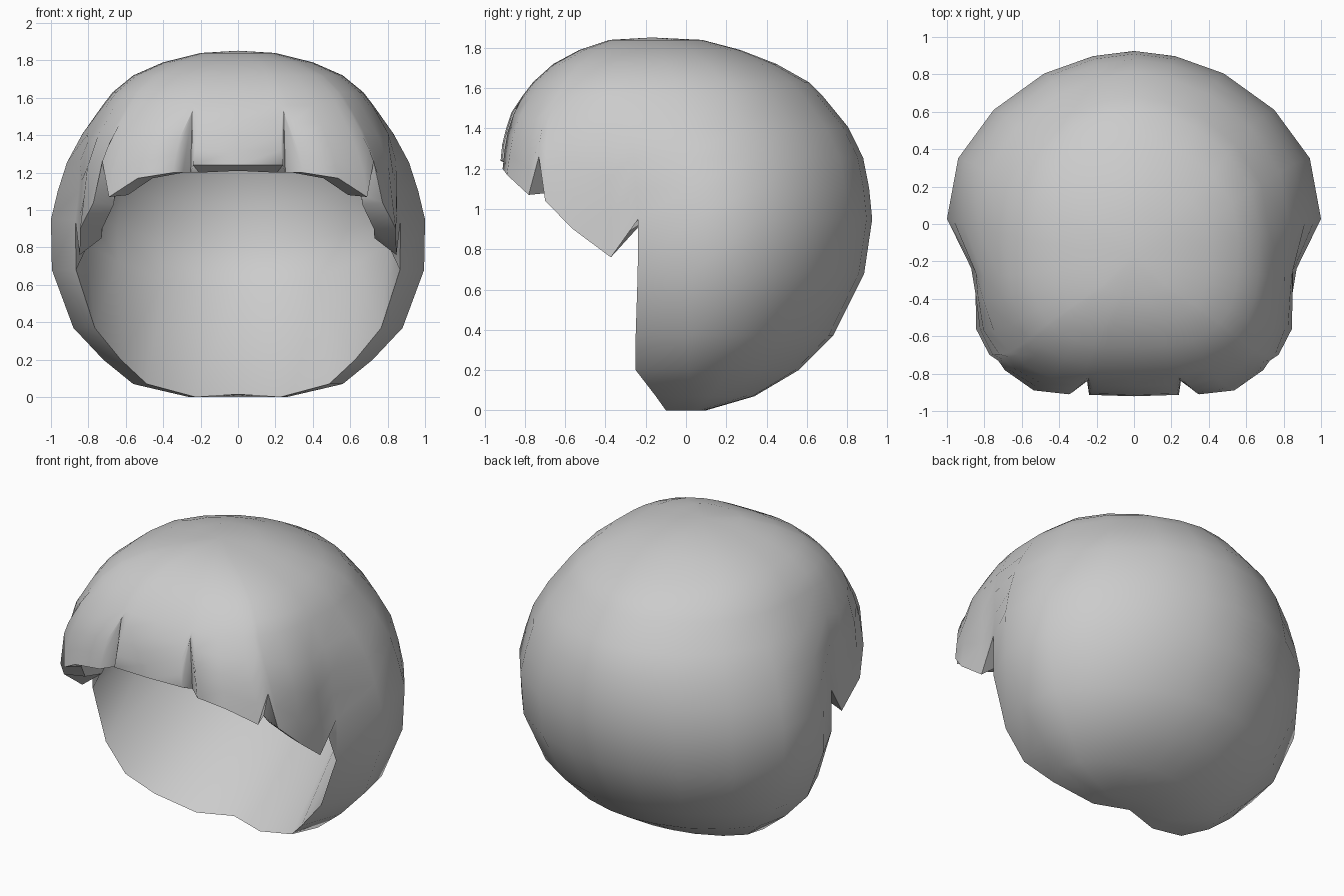
import bpy, bmesh
from mathutils import Vector

cube = bpy.data.objects.get("Cube")
if cube:
    bpy.data.objects.remove(cube)

# Size of the hair at each height: z, half width, back depth, front depth
SIZES = [(1.84, .2, .08, .38), (1.79, .4, .27, .53), (1.72, .56, .45, .66),
         (1.63, .67, .61, .76), (1.5, .77, .74, .86), (1.35, .87, .845, .91),
         (1.2, .94, .9, .925), (.95, 1, .925, .95), (.68, .995, .885, .96),
         (.37, .88, .73, 1), (.2, .72, .56, 1), (.07, .56, .34, .6), (0, .26, .1, .4)]

# Half outline seen from above, back to front: x, y, lower edge outside, inside
BACK = [(0, 1, .95, .58), (.22, .97, .95, .59), (.48, .87, .95, .63),
        (.75, .66, .95, .72), (.94, .38, .95, .82), (1, .03, .95, .88), (.87, -.25, .95, .93)]
FRINGE = [(.85, -.39, .76, .85), (.845, -.59, .9, .9), (.79, -.74, 1.04, 1.03),
          (.795, -.79, 1.26, 1.08), (.71, -.83, 1.07, 1.08), (.57, -.965, 1.17, 1.17),
          (.37, -.985, 1.2, 1.2), (.315, -.96, 1.52, 1.2), (.26, -.99, 1.24, 1.2),
          (0, -1, 1.24, 1.21)]
CROWN = [1.84, 1.79, 1.72, 1.63, 1.56]
NAPE = [.68, .37, .2, .07, 0]
STEPS = 4
MID_Z = .95
# Cavity size against the outside: sides, back, front, height
IN_SIDE, IN_BACK, IN_FRONT, IN_HIGH = .86, .87, .92, .88


def size_at(z):
    for (z1, *a), (z0, *b) in zip(SIZES, SIZES[1:]):
        if z >= z0:
            t = min(1, (z1 - z) / (z1 - z0))
            return [p + (q - p) * t for p, q in zip(a, b)]
    return SIZES[-1][1:]


def surface(x, y, z):
    width, back, front = size_at(z)
    if y < 0:
        # The fringe swells into an even rounded square towards the crown
        swell = max(0, min(1, (z - 1.05) / .45))
        scale = 1 + swell * ((abs(x) ** 3 + abs(y) ** 3) ** (-1 / 3) - 1)
        x, y = x * scale, y * scale
    mid = (back - front) / 2 if z > 1 else 0
    reach = back - mid if y > 0 else front + mid
    return Vector((x * width, mid + y * reach, z))


def cavity(x, y, z):
    p = surface(x, y, z)
    deep = IN_BACK if p.y > 0 else IN_FRONT
    return Vector((p.x * IN_SIDE, p.y * deep, MID_Z + (z - MID_Z) * IN_HIGH))


def heights(low):
    return CROWN + [CROWN[-1] + (low - CROWN[-1]) * i / STEPS for i in range(1, STEPS + 1)]


bm = bmesh.new()


def bridge(a, b):
    for i in range(len(a) - 1):
        bm.faces.new((a[i], a[i + 1], b[i + 1], b[i]))


# Full outline: one half mirrored onto the other, as a closed loop
half = BACK + FRINGE
loop = half + [(-x, y, a, b) for x, y, a, b in half[-2:0:-1]]
n = len(loop)
outer, inner = [], []
for x, y, low, low_in in loop:
    outer.append([bm.verts.new(surface(x, y, z)) for z in heights(low)])
    pre = MID_Z + (low_in - MID_Z) / IN_HIGH
    inner.append([bm.verts.new(cavity(x, y, z)) for z in heights(pre)])

# Crown and fringe, outside and inside
for cols, top in ((outer, (0, -.17, 1.852)), (inner, (0, -.15, 1.744))):
    pole = bm.verts.new(top)
    for i in range(n):
        bridge(cols[i], cols[(i + 1) % n])
        bm.faces.new((pole, cols[i][0], cols[(i + 1) % n][0]))

# Lower edge of the fringe, with grooves between the locks
last = len(BACK) - 1
for i in range(last, n - last):
    bm.faces.new((outer[i][-1], outer[i + 1][-1], inner[i + 1][-1], inner[i][-1]))

# Back of the hair below the fringe, from one side edge round to the other
order = list(range(n - last, n)) + list(range(last + 1))
nape = []
for i in order:
    x, y = loop[i][:2]
    nape.append([outer[i][-1]] + [bm.verts.new(surface(x, y, z)) for z in NAPE])
for a, b in zip(nape, nape[1:]):
    bridge(a, b)
centre = bm.verts.new((0, -.04, .015))
base = [c[-1] for c in nape]
for a, b in zip(base, base[1:]):
    bm.faces.new((a, b, centre))

# Sloping hollow from the front rim back to the ridge of the cavity
for rim, side in ((nape[0], order[:last + 1]), (nape[-1], order[:last - 1:-1])):
    bridge(rim + [centre], [inner[i][-1] for i in side])

bmesh.ops.recalc_face_normals(bm, faces=bm.faces)
mesh = bpy.data.meshes.new("hair")
bm.to_mesh(mesh)
bm.free()
hair = bpy.data.objects.new("hair", mesh)
bpy.context.collection.objects.link(hair)

# One plain grey
grey = bpy.data.materials.new("hair_grey")
grey.use_nodes = True
colour = (.6, .6, .6, 1)
grey.diffuse_color = colour
grey.node_tree.nodes["Principled BSDF"].inputs["Base Color"].default_value = colour
mesh.materials.append(grey)

bpy.ops.object.select_all(action="DESELECT")
hair.select_set(True)
bpy.context.view_layer.objects.active = hair
bpy.ops.object.shade_smooth_by_angle(angle=.75)
